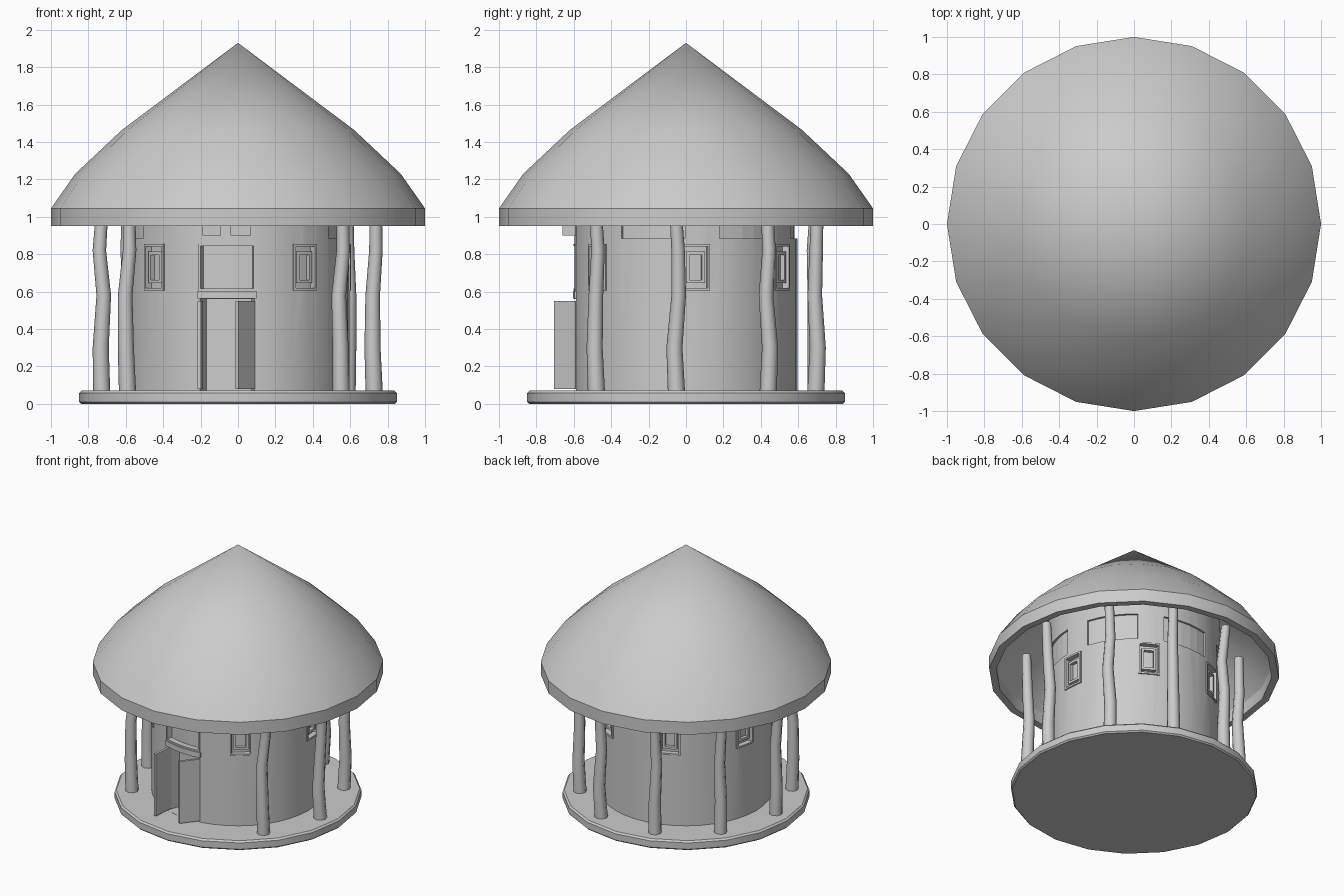
import bpy, bmesh, math, random
from mathutils import Vector

if "Cube" in bpy.data.objects:
    bpy.data.objects.remove(bpy.data.objects["Cube"])

random.seed(4)
rad = math.radians


def finish(name, bm, smooth=None):
    bmesh.ops.recalc_face_normals(bm, faces=bm.faces)
    me = bpy.data.meshes.new(name)
    bm.to_mesh(me)
    bm.free()
    ob = bpy.data.objects.new(name, me)
    bpy.context.collection.objects.link(ob)
    if smooth:
        smooth_by_angle(ob, smooth)
    return ob


def smooth_by_angle(ob, deg):
    bpy.ops.object.select_all(action='DESELECT')
    ob.select_set(True)
    bpy.context.view_layer.objects.active = ob
    bpy.ops.object.shade_smooth_by_angle(angle=rad(deg))


def loft(bm, rings):
    """Join rings of points; a one-point ring makes a tip."""
    vs = [[bm.verts.new(p) for p in r] for r in rings]
    for a, b in zip(vs, vs[1:]):
        n = max(len(a), len(b))
        for i in range(n):
            j = (i + 1) % n
            q = [a[i % len(a)], a[j % len(a)], b[j % len(b)], b[i % len(b)]]
            bm.faces.new(list(dict.fromkeys(q)))
    for end in (vs[0], vs[-1]):
        if len(end) > 2:
            bm.faces.new(end)


def circle(r, z, n, cx=0, cy=0):
    if r == 0:
        return [(cx, cy, z)]
    return [(cx + r * math.cos(math.tau * i / n), cy + r * math.sin(math.tau * i / n), z)
            for i in range(n)]


def revolve(name, profile, n, smooth):
    bm = bmesh.new()
    loft(bm, [circle(r, z, n) for r, z in profile])
    return finish(name, bm, smooth)


def add_sector(bm, r0, r1, a0, a1, z0, z1, n=5):
    """Curved block following the round wall."""
    rings = []
    for i in range(n + 1):
        a = rad(a0 + (a1 - a0) * i / n)
        c, s = math.cos(a), math.sin(a)
        rings.append([(r * c, r * s, z) for r, z in ((r0, z0), (r1, z0), (r1, z1), (r0, z1))])
    loft(bm, rings)


def add_box(bm, x0, x1, y0, y1, z0, z1):
    loft(bm, [[(x0, y0, z), (x1, y0, z), (x1, y1, z), (x0, y1, z)] for z in (z0, z1)])


# Floor slab and thatched roof, 20 sides each
revolve("floor_slab", [(.84, 0), (.85, .01), (.85, .058), (.838, .07)], 20, 30)
revolve("roof", [(0, 1.90), (.60, 1.445), (.85, 1.21), (.95, 1.04), (.95, .95),
                 (1, .95), (1, 1.045), (.87, 1.23), (.62, 1.465), (0, 1.93)], 20, 30)

# Round wall with its recesses
wall = revolve("round_wall", [(.595, .06), (.595, 1.32)], 40, 30)
window_angles = (-53, 5, 60, 114, 168, 221)
panel_angles = (-18, 35, 88, 141, 194)
bm = bmesh.new()
for a in window_angles:
    add_sector(bm, .565, .7, a - 7, a + 7, .61, .85)
for a in panel_angles:
    add_sector(bm, .58, .7, a - 17.5, a + 17.5, .885, 1.08)
add_sector(bm, .49, .7, -110, -81.5, .071, .56)
add_sector(bm, .56, .7, -110, -81.5, .61, .85)
cutter = finish("wall_cutter", bm)
cutter.hide_render = True
mod = wall.modifiers.new("recesses", 'BOOLEAN')
mod.operation = 'DIFFERENCE'
mod.solver = 'EXACT'
mod.object = cutter
bpy.ops.object.select_all(action='DESELECT')
wall.select_set(True)
bpy.context.view_layer.objects.active = wall
bpy.ops.object.modifier_apply(modifier="recesses")
bpy.data.objects.remove(cutter)
smooth_by_angle(wall, 30)


def frame(name, r0, r1, a0, a1, z0, z1, t):
    """Four bars around a rectangular opening."""
    d = math.degrees(t / r1)
    bm = bmesh.new()
    add_sector(bm, r0, r1, a0, a0 + d, z0, z1, 1)
    add_sector(bm, r0, r1, a1 - d, a1, z0, z1, 1)
    add_sector(bm, r0, r1, a0 + d, a1 - d, z0, z0 + t)
    add_sector(bm, r0, r1, a0 + d, a1 - d, z1 - t, z1)
    return finish(name, bm)


# Window rims: outer edge plus a smaller inner frame
for i, a in enumerate(window_angles):
    frame(f"window_rim_{i}", .56, .603, a - 7.4, a + 7.4, .605, .855, .013)
    frame(f"window_inner_frame_{i}", .56, .59, a - 5, a + 5, .645, .815, .018)

# Front opening trim, lintel and beam ends
frame("front_panel_rim", .555, .601, -110.5, -81, .605, .855, .012)
bm = bmesh.new()
add_sector(bm, .57, .605, -111, -80.5, .562, .602)
finish("door_lintel", bm)
bm = bmesh.new()
for x0, x1 in ((-.19, -.09), (-.04, .07)):
    add_box(bm, x0, x1, -.66, -.55, .90, 1.05)
finish("beam_ends", bm)

# Open door leaves
for name, hinge, tip in (("left_door", (-.195, -.53), (-.208, -.70)),
                         ("right_door", (.085, -.585), (-.005, -.70))):
    h, t = Vector(hinge), Vector(tip)
    d = (t - h).normalized() * .009
    n = Vector((-d.y, d.x))
    bm = bmesh.new()
    loft(bm, [[(*p, z) for p in (h + n, t + n, t - n, h - n)] for z in (.08, .55)])
    finish(name, bm)

# Crooked veranda posts, leaving a gap at the door
for i, a in enumerate((-41, -4, 37, 72, 108, 144, 183, 216)):
    cx, cy = .73 * math.cos(rad(a)), .73 * math.sin(rad(a))
    rings = []
    for z, r in ((.06, .046), (.3, .043), (.58, .039), (.82, .036), (1.1, .032)):
        w = .014 if z > .1 else 0
        rings.append(circle(r, z, 8, cx + random.uniform(-w, w), cy + random.uniform(-w, w)))
    bm = bmesh.new()
    loft(bm, rings)
    finish(f"post_{i}", bm, 50)
